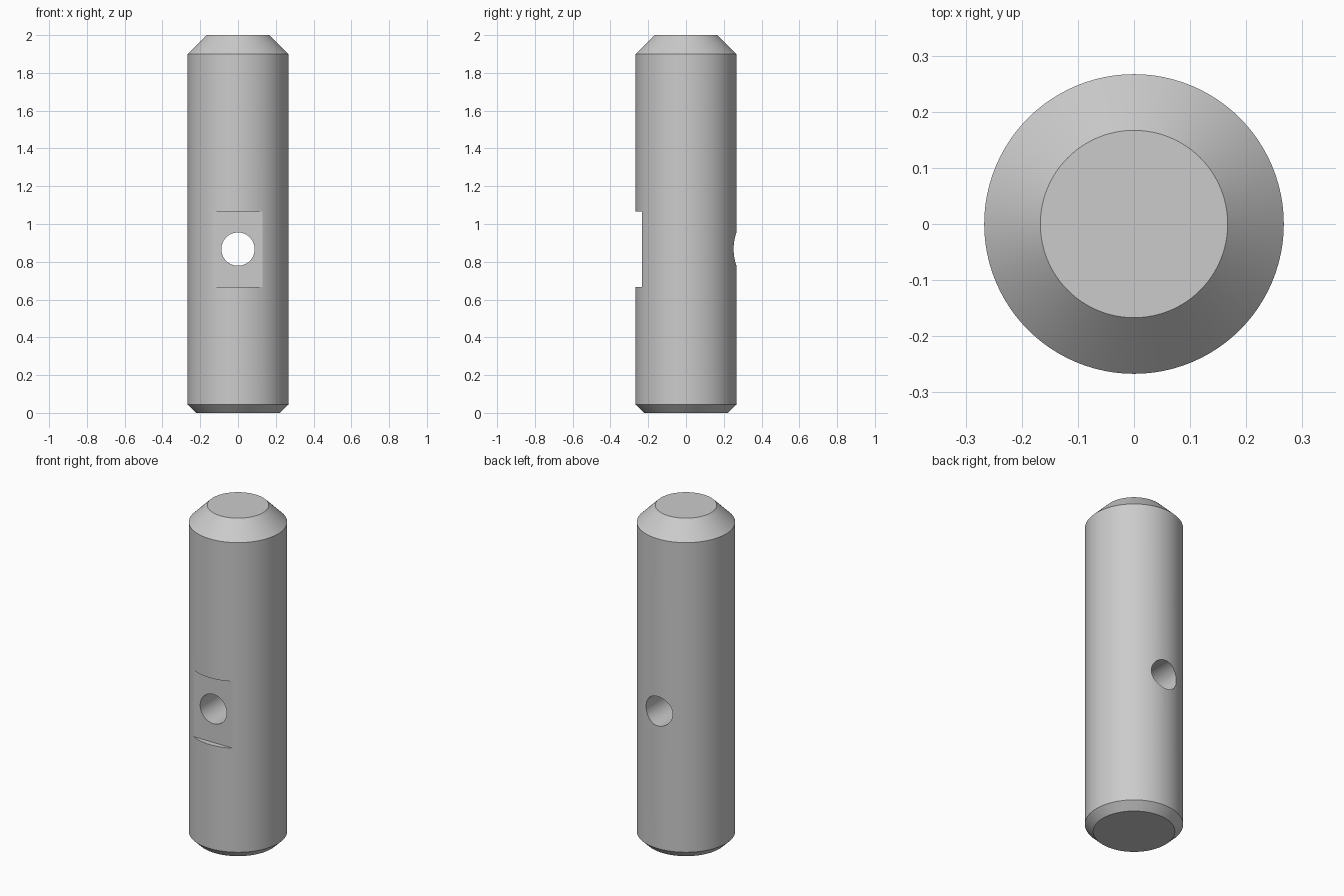
import bpy, bmesh, math
from mathutils import Matrix

if "Cube" in bpy.data.objects:
    bpy.data.objects.remove(bpy.data.objects["Cube"], do_unlink=True)

RADIUS = 0.267
HOLE_Z = 0.867
FLAT_Y = -0.233

# Plain grey steel
steel = bpy.data.materials.new("grey_steel")
steel.use_nodes = True
colour = (0.6, 0.6, 0.6, 1)
steel.diffuse_color = colour
steel.node_tree.nodes["Principled BSDF"].inputs["Base Color"].default_value = colour


def add_object(name, bm):
    bmesh.ops.recalc_face_normals(bm, faces=bm.faces)
    mesh = bpy.data.meshes.new(name)
    bm.to_mesh(mesh)
    bm.free()
    mesh.materials.append(steel)
    obj = bpy.data.objects.new(name, mesh)
    bpy.context.collection.objects.link(obj)
    return obj


def lathe(name, profile, segments):
    """Closed solid of revolution from (radius, z) pairs."""
    bm = bmesh.new()
    rings = []
    for r, z in profile:
        angles = [math.tau * i / segments for i in range(segments)]
        rings.append([bm.verts.new((r * math.cos(a), r * math.sin(a), z)) for a in angles])
    for low, high in zip(rings, rings[1:]):
        for i in range(segments):
            j = (i + 1) % segments
            bm.faces.new((low[i], low[j], high[j], high[i]))
    bm.faces.new(rings[0][::-1])
    bm.faces.new(rings[-1])
    return add_object(name, bm)


# Pin body with a small lower chamfer and a large upper one
pin = lathe("pin_body", [(0.222, 0), (RADIUS, 0.044), (RADIUS, 1.9), (0.167, 2)], 96)

# Shallow flat milled into the front
bm = bmesh.new()
bmesh.ops.create_cube(bm, size=1, matrix=Matrix.Translation((0, FLAT_Y - 0.1, HOLE_Z))
                      @ Matrix.Diagonal((0.6, 0.2, 0.4, 1)))
flat_cutter = add_object("flat_cutter", bm)

# Cross hole drilled from front to back
hole_cutter = lathe("hole_cutter", [(0.088, -0.5), (0.088, 0.5)], 64)
hole_cutter.data.transform(Matrix.Translation((0, 0, HOLE_Z)) @ Matrix.Rotation(math.pi / 2, 4, 'X'))

# Cut both features, then discard the cutters
bpy.ops.object.select_all(action='DESELECT')
bpy.context.view_layer.objects.active = pin
pin.select_set(True)
for cutter in (flat_cutter, hole_cutter):
    cutter.hide_render = True
    mod = pin.modifiers.new(cutter.name, 'BOOLEAN')
    mod.operation = 'DIFFERENCE'
    mod.solver = 'EXACT'
    mod.object = cutter
    bpy.ops.object.modifier_apply(modifier=mod.name)
    bpy.data.objects.remove(cutter, do_unlink=True)

bpy.ops.object.shade_smooth_by_angle(angle=math.radians(20))
